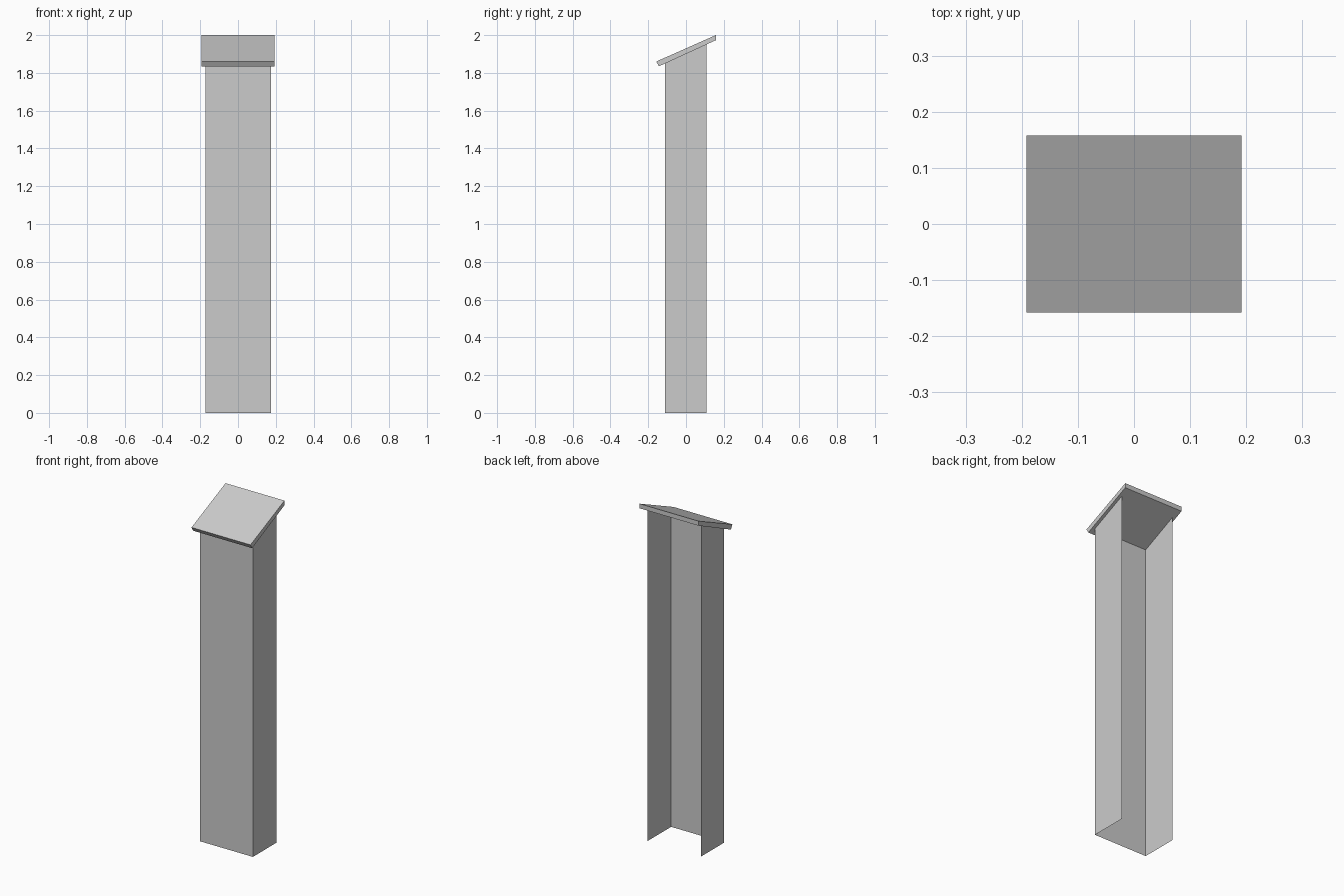
import bpy

cube = bpy.data.objects.get("Cube")
if cube:
    bpy.data.objects.remove(cube, do_unlink=True)

# Single plain grey finish
grey = bpy.data.materials.new("light grey")
grey.use_nodes = True
color = (0.6, 0.6, 0.6, 1)
grey.diffuse_color = color
grey.node_tree.nodes["Principled BSDF"].inputs["Base Color"].default_value = color


def add_object(name, verts, faces):
    mesh = bpy.data.meshes.new(name)
    mesh.from_pydata(verts, [], faces)
    mesh.materials.append(grey)
    mesh.update()
    obj = bpy.data.objects.new(name, mesh)
    bpy.context.collection.objects.link(obj)
    return obj


# Sloping cap: side profile (y, z) extruded across x
profile = [(-0.143, 1.835), (0.158, 1.973), (0.158, 2.0), (-0.158, 1.86)]
half = 0.192
n = len(profile)
verts = [(x, y, z) for x in (-half, half) for y, z in profile]
sides = [(i, (i + 1) % n, (i + 1) % n + n, i + n) for i in range(n)]
ends = [tuple(reversed(range(n))), tuple(range(n, 2 * n))]
add_object("sloping_cap", verts, sides + ends)

# Thin-walled column: U-shaped plan, open at the back and bottom, cut to the cap slope
(y0, z0), (y1, z1) = profile[:2]
plan = [(-0.172, 0.108), (-0.172, -0.11), (0.174, -0.11), (0.174, 0.108)]
top = [(x, y, z0 + (y - y0) * (z1 - z0) / (y1 - y0)) for x, y in plan]
verts = [(x, y, 0) for x, y in plan] + top
walls = [(i, i + 1, i + 1 + n, i + n) for i in range(n - 1)]
add_object("column_walls", verts, walls)
